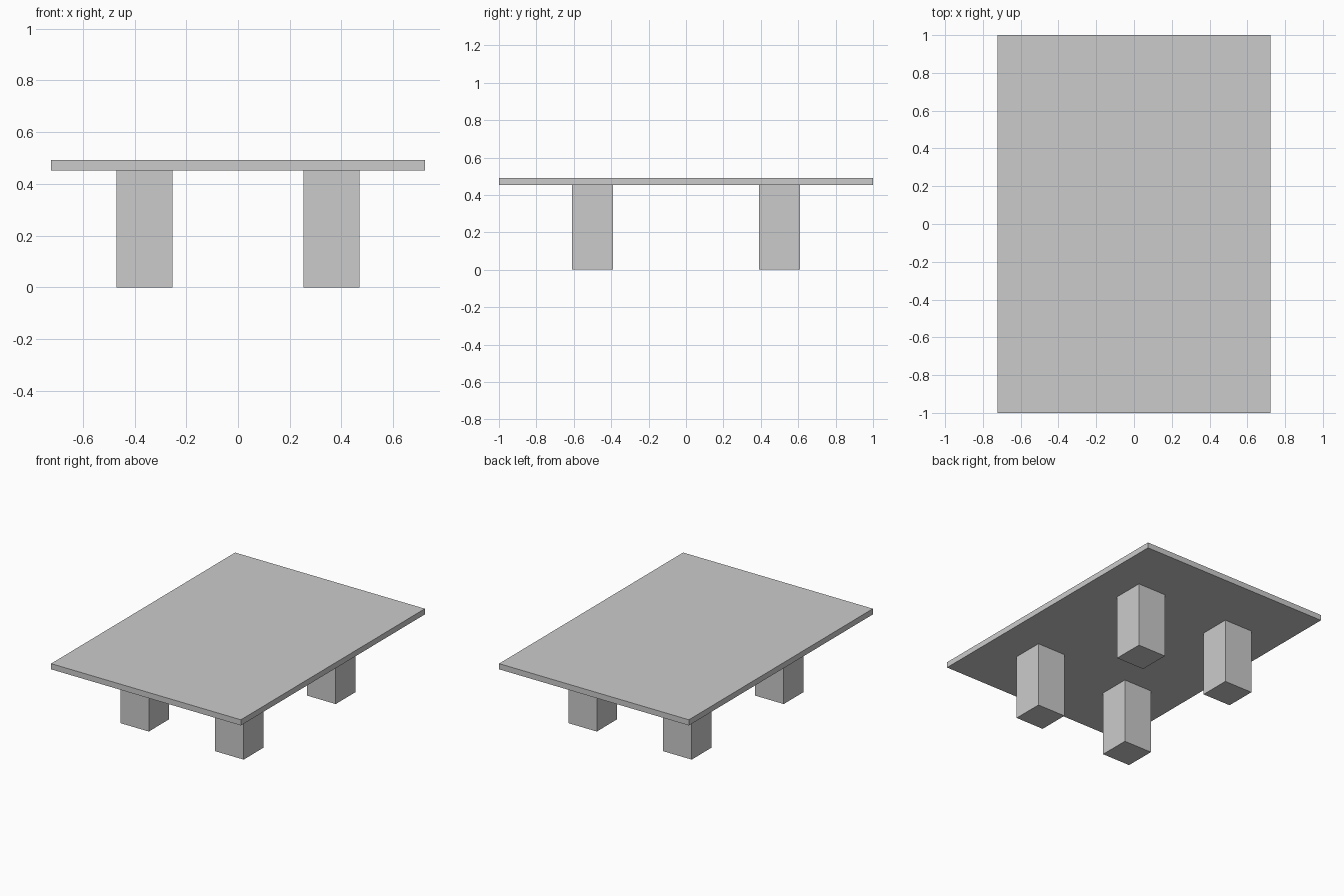
import bpy

if "Cube" in bpy.data.objects:
    bpy.data.objects.remove(bpy.data.objects["Cube"])

TOP_X, TOP_Y = 1.444, 2.0      # table top size
TOP_Z0, TOP_Z1 = 0.452, 0.491  # underside and upper face
LEG = 0.217                    # square leg width


def box(name, centre, size):
    bpy.ops.mesh.primitive_cube_add(size=1, location=centre)
    obj = bpy.context.object
    obj.name = name
    obj.scale = size
    bpy.ops.object.transform_apply(location=False, rotation=False, scale=True)
    return obj


# Thin rectangular top
box("table_top", (0, 0, (TOP_Z0 + TOP_Z1) / 2), (TOP_X, TOP_Y, TOP_Z1 - TOP_Z0))

# Four square legs, each centred in a quarter of the top
for y_name, sy in (("front", -1), ("back", 1)):
    for x_name, sx in (("left", -1), ("right", 1)):
        box(f"{y_name}_{x_name}_leg",
            (sx * TOP_X / 4, sy * TOP_Y / 4, TOP_Z0 / 2),
            (LEG, LEG, TOP_Z0))
